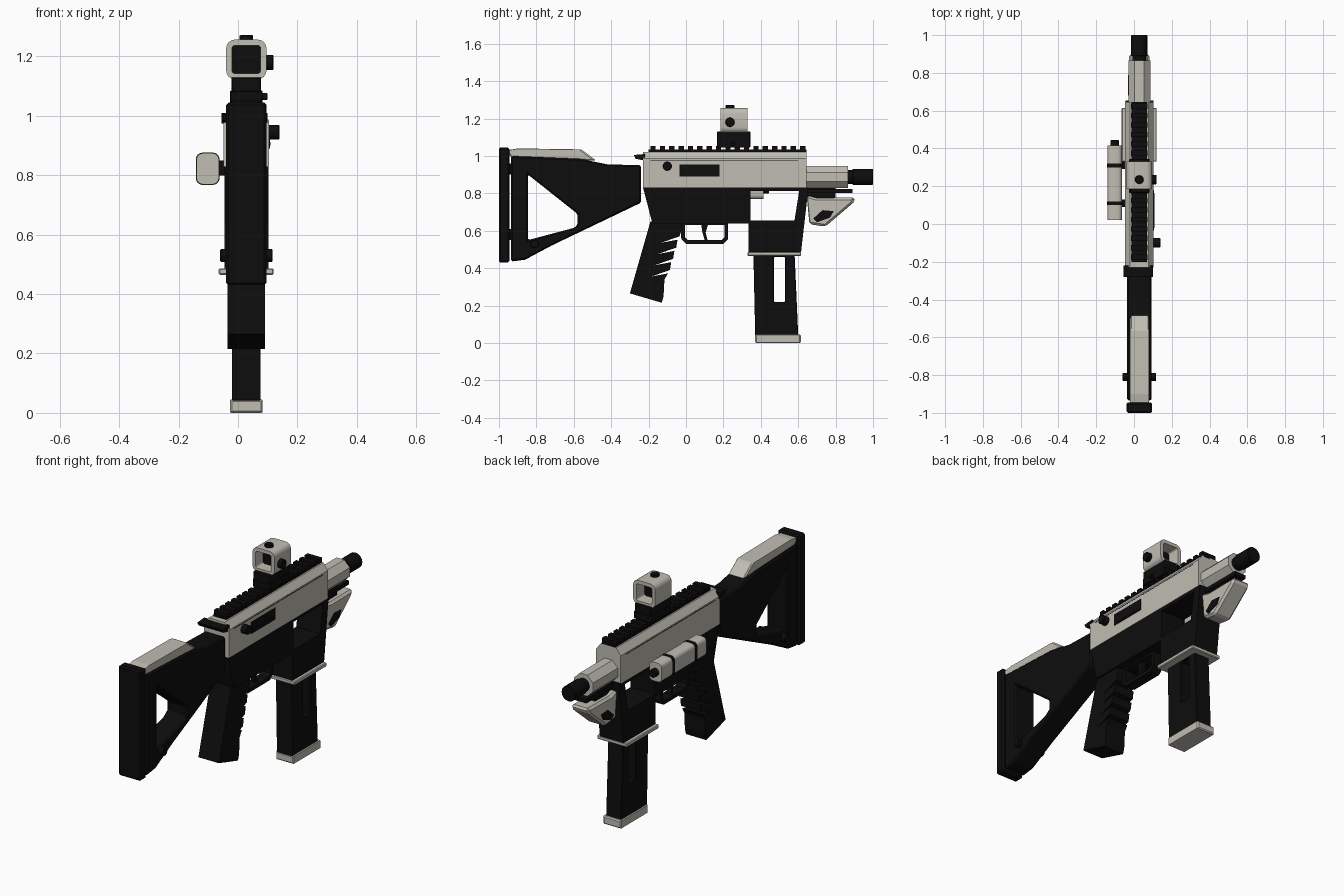
import bpy, bmesh, math
from mathutils import Vector

cube = bpy.data.objects.get("Cube")
if cube:
    bpy.data.objects.remove(cube, do_unlink=True)

CX = 0.028  # centre line of the body


def material(name, rgb, rough):
    m = bpy.data.materials.new(name)
    m.use_nodes = True
    m.diffuse_color = (*rgb, 1)
    bsdf = m.node_tree.nodes["Principled BSDF"]
    bsdf.inputs["Base Color"].default_value = (*rgb, 1)
    bsdf.inputs["Roughness"].default_value = rough
    return m


BLACK = material("matte black", (0.004, 0.004, 0.004), 0.7)
GREY = material("warm light grey", (0.53, 0.51, 0.45), 0.6)


def finish(name, bm, mat, bevel=0, segments=1):
    bmesh.ops.recalc_face_normals(bm, faces=bm.faces)
    mesh = bpy.data.meshes.new(name)
    bm.to_mesh(mesh)
    bm.free()
    mesh.materials.append(mat)
    ob = bpy.data.objects.new(name, mesh)
    bpy.context.collection.objects.link(ob)
    if bevel:
        mod = ob.modifiers.new("Bevel", 'BEVEL')
        mod.width, mod.segments, mod.limit_method = bevel, segments, 'ANGLE'
    return ob


def prism(name, outline, a, b, mat, holes=(), axis='x', bevel=0):
    """Extrude a profile from a to b; (y, z) profile along x, or (x, z) along y."""
    bm = bmesh.new()
    for loop in (outline, *holes):
        vs = [bm.verts.new((a, u, v) if axis == 'x' else (u, a, v)) for u, v in loop]
        for i, v in enumerate(vs):
            bm.edges.new((vs[i - 1], v))
    bmesh.ops.triangle_fill(bm, edges=bm.edges[:], use_beauty=True, use_dissolve=False)
    new = bmesh.ops.extrude_face_region(bm, geom=bm.faces[:])["geom"]
    move = Vector((b - a, 0, 0)) if axis == 'x' else Vector((0, b - a, 0))
    bmesh.ops.translate(bm, vec=move, verts=[g for g in new if isinstance(g, bmesh.types.BMVert)])
    return finish(name, bm, mat, bevel)


def box(name, x, y, z, mat, bevel=0):
    return prism(name, [(y[0], z[0]), (y[1], z[0]), (y[1], z[1]), (y[0], z[1])],
                 x[0], x[1], mat, bevel=bevel)


def rounded(cx, cz, w, h, r, steps=4):
    """Rounded rectangle outline."""
    pts = []
    for k, (sx, sz) in enumerate(((1, 1), (-1, 1), (-1, -1), (1, -1))):
        for i in range(steps + 1):
            t = math.pi / 2 * (k + i / steps)
            pts.append((cx + sx * (w / 2 - r) + r * math.cos(t),
                        cz + sz * (h / 2 - r) + r * math.sin(t)))
    return pts


def cylinder(name, start, end, radius, mat, sides=16, bevel=0.003):
    a, b = Vector(start), Vector(end)
    bm = bmesh.new()
    bmesh.ops.create_cone(bm, cap_ends=True, segments=sides, radius1=radius,
                          radius2=radius, depth=(b - a).length)
    rot = (b - a).to_track_quat('Z', 'Y').to_matrix()
    bmesh.ops.rotate(bm, matrix=rot, verts=bm.verts)
    bmesh.ops.translate(bm, vec=(a + b) / 2, verts=bm.verts)
    return finish(name, bm, mat, bevel)


def mid(half):
    return CX - half, CX + half


# Stock: butt pad, open frame, cheek rest and sling studs
box("butt_pad", mid(0.068), (-1, -0.945), (0.43, 1.045), BLACK, 0.008)
for z in (0.55, 0.9):
    box("butt_pad_spacer", mid(0.05), (-0.95, -0.93), (z, z + 0.06), BLACK)
prism("stock_frame",
      [(-0.935, 0.435), (-0.86, 0.445), (-0.72, 0.52), (-0.24, 0.75), (-0.24, 0.95),
       (-0.42, 0.955), (-0.57, 0.985), (-0.935, 1.0)], *mid(0.064), BLACK,
      holes=[[(-0.845, 0.9), (-0.845, 0.55), (-0.6, 0.615), (-0.58, 0.63), (-0.58, 0.69)]],
      bevel=0.008)
prism("cheek_rest", [(-0.96, 1.03), (-0.93, 0.985), (-0.48, 0.975), (-0.56, 1.035),
                     (-0.9, 1.04)], -0.02, 0.08, GREY, bevel=0.006)
cylinder("sling_stud", (-0.06, -0.81, 0.53), (0.117, -0.81, 0.53), 0.022, BLACK)

# Upper receiver with chamfered top, side groove and port
prism("upper_receiver",
      [(-0.048, 0.83), (-0.048, 0.985), (-0.02, 1.022), (0.076, 1.022), (0.104, 0.985),
       (0.104, 0.83)], -0.23, 0.645, GREY, axis='y')
for x in (-0.0485, 0.1025):
    box("side_groove", (x, x + 0.002), (-0.19, 0.6), (0.975, 0.979), BLACK)
box("ejection_port", (0.1, 0.107), (-0.035, 0.18), (0.89, 0.955), BLACK)
box("bolt_cover", (0.1, 0.109), (-0.02, 0.165), (0.9, 0.912), BLACK)
cylinder("charging_knob", (0.1, -0.1, 0.945), (0.14, -0.1, 0.945), 0.025, BLACK)
prism("rear_latch", [(-0.28, 1.005), (-0.27, 0.985), (-0.22, 0.975), (-0.22, 1.01)],
      -0.055, 0.1, BLACK)

# Top rail with repeated teeth
box("rail_base", mid(0.04), (-0.2, 0.645), (1.015, 1.034), BLACK)
for i in range(17):
    y = -0.19 + i * 0.05
    box("rail_tooth", mid(0.044), (y, y + 0.028), (1.03, 1.052), BLACK)

# Lower receiver and magazine well share one outline
prism("lower_receiver",
      [(-0.23, 0.832), (0.655, 0.832), (0.615, 0.485), (0.335, 0.485), (0.335, 0.64),
       (-0.18, 0.64)], -0.046, 0.102, BLACK,
      holes=[[(0.345, 0.812), (0.345, 0.655), (0.58, 0.655), (0.605, 0.812)]])
box("magazine_well_plate", (-0.065, 0.12), (0.33, 0.615), (0.465, 0.487), GREY, 0.004)

# Magazine
prism("magazine", [(0.37, 0.04), (0.6, 0.04), (0.58, 0.49), (0.36, 0.49)],
      *mid(0.048), BLACK, holes=[[(0.47, 0.22), (0.53, 0.22), (0.53, 0.46), (0.47, 0.46)]],
      bevel=0.004)
box("magazine_base", mid(0.055), (0.37, 0.615), (0, 0.045), GREY, 0.006)

# Grip with slanted finger notches along the front edge
grip = [(-0.19, 0.65), (-0.02, 0.65), (-0.025, 0.6)]
for i in range(4):
    z = 0.57 - i * 0.06
    y = -0.035 - i * 0.017
    grip += [(y, z), (y - 0.1, z - 0.035), (y - 0.01, z - 0.018)]
grip += [(-0.115, 0.34), (-0.12, 0.25), (-0.13, 0.215), (-0.3, 0.265)]
prism("grip", grip, *mid(0.063), BLACK)

# Trigger and its guard
prism("trigger_guard",
      [(-0.03, 0.645), (-0.025, 0.555), (0, 0.53), (0.2, 0.53), (0.225, 0.555), (0.225, 0.645)],
      *mid(0.03), BLACK,
      holes=[[(-0.005, 0.63), (-0.005, 0.565), (0.01, 0.55), (0.19, 0.55), (0.205, 0.565),
              (0.205, 0.63)]])
prism("trigger", [(0.08, 0.64), (0.12, 0.64), (0.105, 0.59), (0.115, 0.55), (0.1, 0.55),
                  (0.088, 0.59)], *mid(0.014), BLACK)

# Barrel shroud and muzzle
shroud = [(CX + 0.063 * math.cos(math.radians(22.5 + 45 * i)),
           0.888 + 0.064 * math.sin(math.radians(22.5 + 45 * i))) for i in range(8)]
prism("barrel_shroud", shroud, 0.64, 0.865, GREY, axis='y')
cylinder("barrel", (CX, 0.85, 0.888), (CX, 0.9, 0.888), 0.037, BLACK)
cylinder("muzzle", (CX, 0.89, 0.888), (CX, 1, 0.888), 0.043, BLACK)

# Fore rail and angled hand stop
box("fore_rail", mid(0.035), (0.63, 0.89), (0.802, 0.824), BLACK)
box("fore_rail_link", mid(0.025), (0.65, 0.8), (0.77, 0.84), BLACK)
prism("hand_stop", [(0.645, 0.79), (0.7, 0.775), (0.905, 0.778), (0.895, 0.75),
                    (0.745, 0.622), (0.66, 0.635)], *mid(0.055), GREY, bevel=0.012)
for x in (CX - 0.059, CX + 0.054):
    prism("hand_stop_inset", [(0.68, 0.665), (0.73, 0.71), (0.79, 0.705), (0.77, 0.67),
                              (0.7, 0.645)], x, x + 0.005, BLACK)

# Reflex sight on a stepped mount
box("sight_mount_lower", mid(0.055), (0.165, 0.345), (1.045, 1.085), BLACK, 0.004)
box("sight_mount_upper", mid(0.05), (0.165, 0.345), (1.08, 1.13), BLACK, 0.004)
cylinder("mount_screw", (0.07, 0.25, 1.065), (0.1, 0.25, 1.065), 0.012, BLACK)
prism("sight_housing", rounded(CX, 1.19, 0.136, 0.134, 0.03), 0.185, 0.33, GREY,
      holes=[rounded(CX, 1.19, 0.096, 0.094, 0.01)], axis='y')
box("sight_lens", mid(0.048), (0.25, 0.258), (1.143, 1.237), BLACK)
cylinder("sight_top_knob", (CX, 0.235, 1.25), (CX, 0.235, 1.272), 0.023, BLACK)
cylinder("sight_side_knob", (0.09, 0.235, 1.18), (0.12, 0.235, 1.18), 0.025, BLACK)

# Side light pod with bands and end cap
prism("side_pod", rounded(-0.102, 0.822, 0.076, 0.105, 0.022), 0.02, 0.415, GREY, axis='y')
for y in (0.1, 0.3):
    prism("pod_band", rounded(-0.102, 0.822, 0.08, 0.109, 0.023), y, y + 0.02, BLACK, axis='y')
    box("pod_bracket", (-0.08, -0.04), (y - 0.01, y + 0.03), (0.8, 0.85), BLACK)
cylinder("pod_cap", (-0.102, 0.41, 0.822), (-0.102, 0.445, 0.822), 0.022, BLACK)

# Smooth rounded parts while keeping hard edges crisp
bpy.ops.object.select_all(action='DESELECT')
smooth = ("sight_", "side_pod", "pod_", "muzzle", "barrel", "charging", "sling")
parts = [o for o in bpy.context.collection.objects
         if o.type == 'MESH' and o.name.startswith(smooth)]
for o in parts:
    o.select_set(True)
bpy.context.view_layer.objects.active = parts[0]
bpy.ops.object.shade_smooth_by_angle(angle=math.radians(30))
